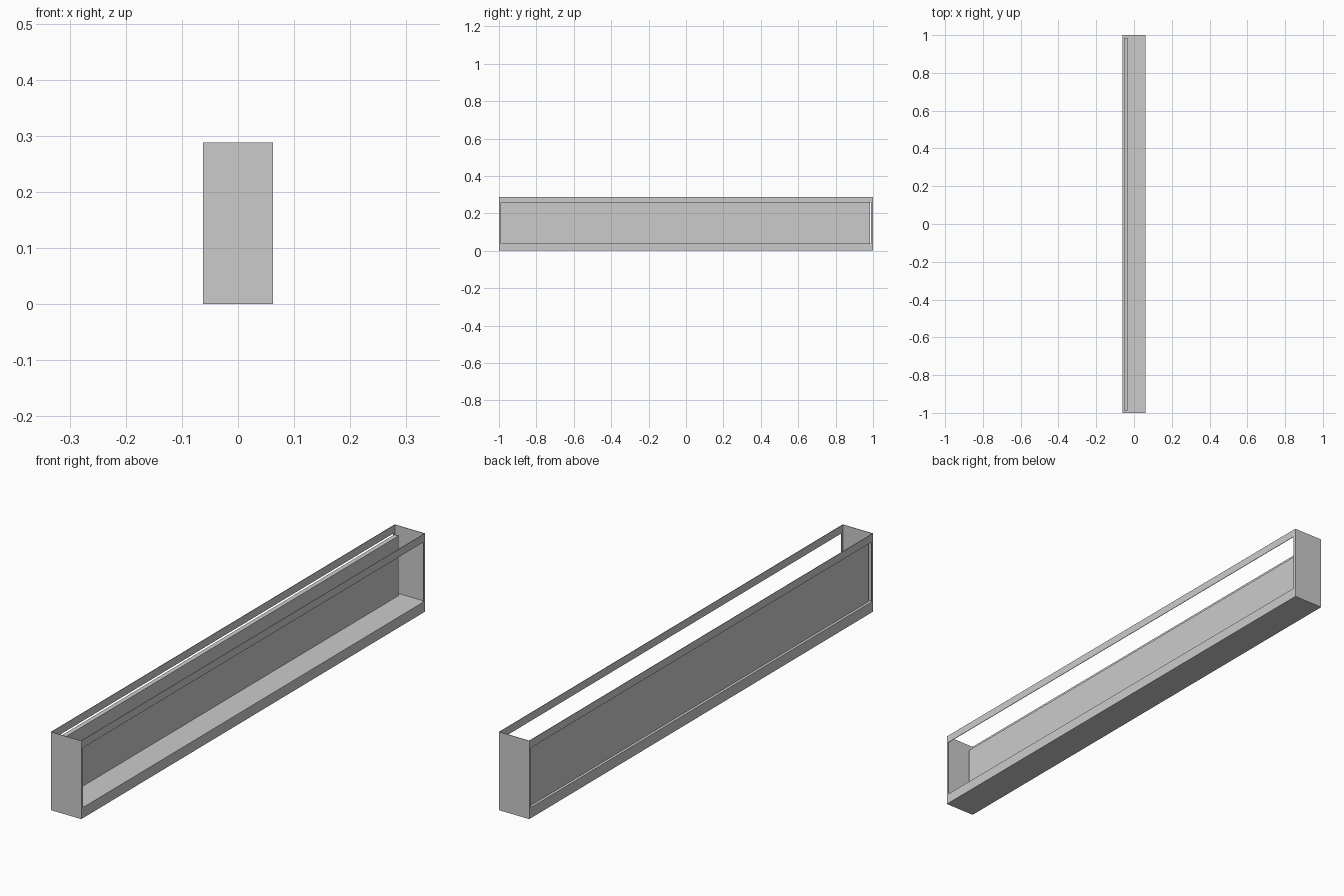
import bpy

if "Cube" in bpy.data.objects:
    bpy.data.objects.remove(bpy.data.objects["Cube"])

HX, HY, H = 0.062, 1.0, 0.288      # half width, half length, height
SILL, HEAD = 0.039, 0.259          # bottom and top of the side openings
T, RIM = 0.002, 0.01               # sheet thickness, narrow upright width


def box(name, x0, x1, y0, y1, z0, z1):
    """Axis-aligned box given by its extents."""
    bpy.ops.mesh.primitive_cube_add(
        size=1, location=((x0 + x1) / 2, (y0 + y1) / 2, (z0 + z1) / 2))
    ob = bpy.context.object
    ob.name = name
    ob.scale = (x1 - x0, y1 - y0, z1 - z0)
    bpy.ops.object.transform_apply(location=True, rotation=False, scale=True)
    return ob


def mirrored(ob, x=False, y=False):
    """Repeat a part across the centre planes."""
    m = ob.modifiers.new("mirror", 'MIRROR')
    m.use_axis = (x, y, False)
    m.use_clip = False
    return ob


def at_origin(ob):
    """Move the origin to the world centre so mirroring works there."""
    bpy.context.scene.cursor.location = (0, 0, 0)
    bpy.ops.object.origin_set(type='ORIGIN_CURSOR')
    return ob


# solid base with flat floor
box("base", -HX, HX, -HY, HY, 0, SILL)

# full-height end walls
mirrored(at_origin(box("end_wall", -HX, HX, HY - T, HY, SILL, H)), y=True)

# thin rails along the open top, one on each long side
mirrored(at_origin(box("top_rail", HX - T, HX, -HY + T, HY - T, HEAD, H)), x=True)

# narrow uprights at the four corners of the side openings
mirrored(at_origin(box("corner_upright", HX - T, HX, HY - RIM, HY - T, SILL, HEAD)),
         x=True, y=True)

# recessed long panel standing just inside the left opening
box("inner_panel", -0.052, -0.035, -0.988, 0.984, SILL, HEAD)
